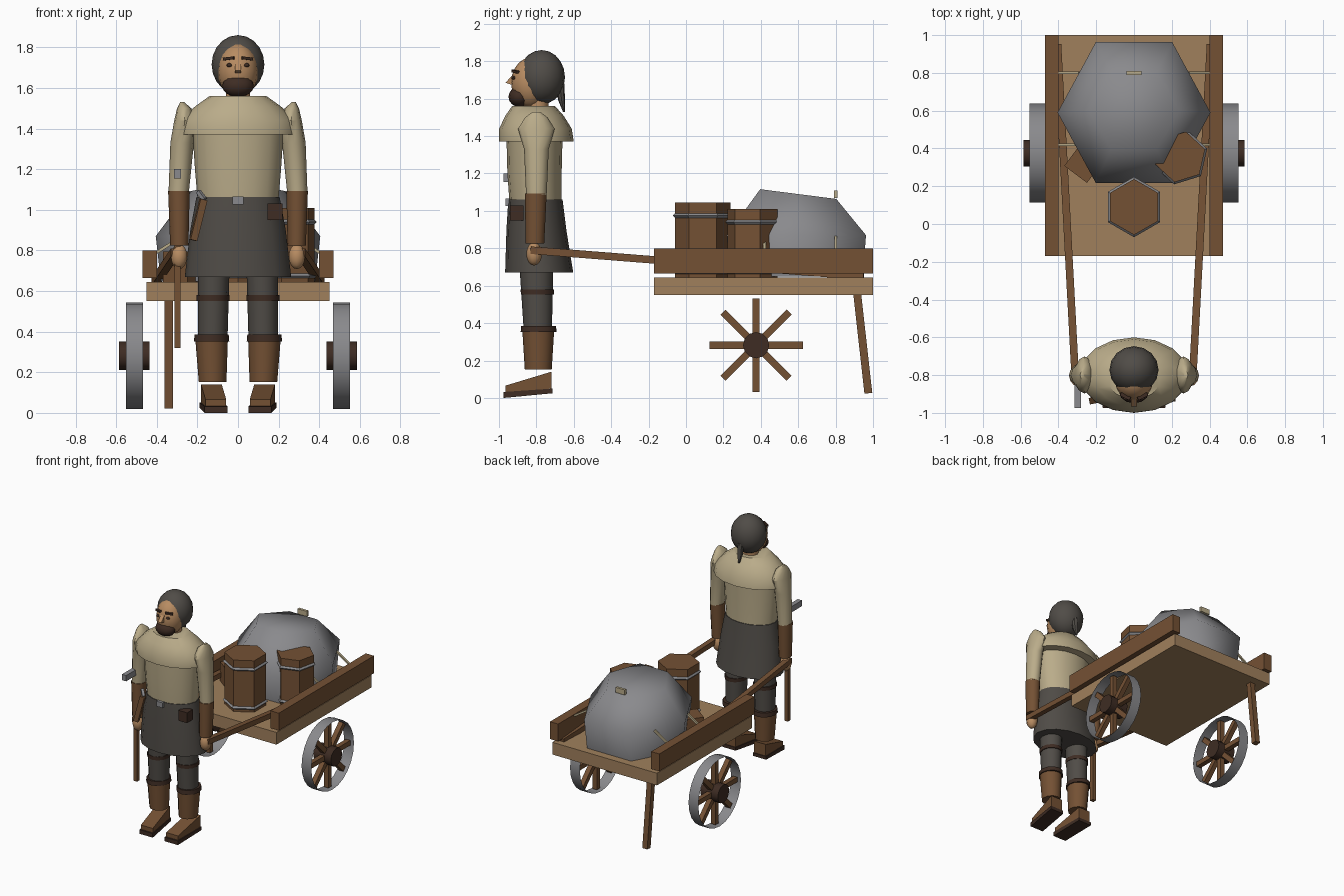
import bpy, bmesh
from math import sin, cos, pi, radians
from mathutils import Vector, Matrix

old = bpy.data.objects.get("Cube")
if old:
    bpy.data.objects.remove(old, do_unlink=True)


def material(name, rgb):
    lin = [((c / 255 + 0.055) / 1.055) ** 2.4 for c in rgb] + [1]
    m = bpy.data.materials.new(name)
    m.use_nodes = True
    m.diffuse_color = lin
    m.node_tree.nodes["Principled BSDF"].inputs["Base Color"].default_value = lin
    return m


LINEN = material("linen", (186, 172, 138))
PLANK = material("light wood", (160, 128, 92))
WOOD = material("brown wood", (116, 81, 52))
DARK = material("dark leather", (62, 44, 35))
METAL = material("grey", (138, 138, 141))
CLOTH = material("dark cloth", (80, 76, 71))
SKIN = material("skin", (184, 140, 98))


def finish(name, bm, mat, angle=30):
    bmesh.ops.recalc_face_normals(bm, faces=bm.faces)
    me = bpy.data.meshes.new(name)
    bm.to_mesh(me)
    bm.free()
    me.materials.append(mat)
    ob = bpy.data.objects.new(name, me)
    bpy.context.collection.objects.link(ob)
    if angle:
        bpy.ops.object.select_all(action='DESELECT')
        ob.select_set(True)
        bpy.context.view_layer.objects.active = ob
        bpy.ops.object.shade_smooth_by_angle(angle=radians(angle))
    return ob


def loft(name, mat, rings, n=12, phase=0, angle=40, caps=True):
    """Stack elliptical rings: (cx, cy, z, rx, ry, optional tilt)."""
    bm = bmesh.new()
    loops = []
    for cx, cy, z, rx, ry, *tilt in rings:
        slope = tilt[0] if tilt else 0
        a = [phase + 2 * pi * i / n for i in range(n)]
        loops.append([bm.verts.new((cx + rx * cos(t), cy + ry * sin(t),
                                    z + slope * sin(t))) for t in a])
    for p, q in zip(loops, loops[1:]):
        for i in range(n):
            j = (i + 1) % n
            bm.faces.new((p[i], p[j], q[j], q[i]))
    if caps:
        bm.faces.new(loops[0])
        bm.faces.new(loops[-1])
    return finish(name, bm, mat, angle)


def box(name, mat, lo, hi):
    bm = bmesh.new()
    lo, hi = Vector(lo), Vector(hi)
    mx = Matrix.Translation((lo + hi) / 2) @ Matrix.Diagonal((*(hi - lo), 1))
    bmesh.ops.create_cube(bm, size=1, matrix=mx)
    return finish(name, bm, mat, 0)


def beam(name, mat, a, b, w, h=None):
    bm = bmesh.new()
    a, b = Vector(a), Vector(b)
    d = b - a
    rot = d.to_track_quat('Z', 'Y').to_matrix().to_4x4()
    size = Matrix.Diagonal((w, h or w, d.length, 1))
    bmesh.ops.create_cube(bm, size=1, matrix=Matrix.Translation((a + b) / 2) @ rot @ size)
    return finish(name, bm, mat, 0)


def ball(name, mat, c, r, u=16, v=10):
    bm = bmesh.new()
    mx = Matrix.Translation(c) @ Matrix.Diagonal((*r, 1))
    bmesh.ops.create_uvsphere(bm, u_segments=u, v_segments=v, radius=1, matrix=mx)
    return finish(name, bm, mat, 40)


def prism(name, mat, profile, x0, x1, skew=0):
    """Side profile (y, z) extruded across x, slid sideways towards the front."""
    bm = bmesh.new()
    sides = [[bm.verts.new((x + skew * (y + 0.72), y, z)) for y, z in profile]
             for x in (x0, x1)]
    n = len(profile)
    for s in sides:
        bm.faces.new(s)
    for i in range(n):
        j = (i + 1) % n
        bm.faces.new((sides[0][i], sides[0][j], sides[1][j], sides[1][i]))
    return finish(name, bm, mat, 0)


# Cart
box("cart_bed", PLANK, (-0.45, -0.17, 0.55), (0.45, 1, 0.645))
beam("prop_leg", WOOD, (-0.342, 0.915, 0.56), (-0.342, 0.975, 0.025), 0.042)
for s, side in ((-1, "right"), (1, "left")):
    lo, hi = sorted((s * 0.4, s * 0.47))
    box(side + "_rail", WOOD, (lo, -0.17, 0.665), (hi, 1, 0.8))
    beam(side + "_pole", WOOD, (s * 0.31, -0.83, 0.79), (s * 0.405, 0.95, 0.65), 0.04)
    for y in (0.42, 0.8):
        beam(side + "_sack_peg", LINEN, (s * 0.29, y, 0.86), (s * 0.4, y, 0.79), 0.014)

    # Wheels
    turn = Matrix.Translation((s * 0.51, 0.375, 0.282)) @ Matrix.Rotation(pi / 2, 4, 'Y')
    rim = loft(side + "_wheel_rim", METAL,
               [(0, 0, -0.042, 0.262, 0.262), (0, 0, 0.042, 0.262, 0.262)], 24, caps=False)
    hub = loft(side + "_wheel_hub", DARK,
               [(0, 0, -0.075, 0.07, 0.07), (0, 0, 0.075, 0.07, 0.07)], 12)
    for part in (rim, hub):
        part.data.transform(turn)
    for k in range(4):
        a = k * pi / 4
        d = Vector((0, cos(a), sin(a))) * 0.25
        c = Vector((s * 0.51, 0.375, 0.282))
        beam(side + "_spokes", WOOD, c - d, c + d, 0.038)


# Load
def barrel(name, x, y, r, top, phase):
    loft(name, WOOD, [(x, y, 0.645, r, r), (x, y, top, r, r)], 6, phase, 0)
    for z in (0.675, top - 0.07):
        loft(name + "_hoop", METAL, [(x, y, z - 0.012, r, r), (x, y, z, r + 0.012, r + 0.012),
                                     (x, y, z + 0.012, r, r)], 6, phase, 0)


barrel("front_barrel", 0, 0.09, 0.148, 1.045, pi / 2)
barrel("side_barrel", 0.245, 0.355, 0.137, 1.01, 0.3)
beam("small_crate", WOOD, (-0.33, 0.36, 0.72), (-0.21, 0.27, 0.72), 0.13, 0.15)
loft("sack", METAL, [(0, 0.59, 0.648, 0.38, 0.41), (0, 0.59, 0.87, 0.405, 0.43),
                     (0, 0.6, 1.09, 0.24, 0.235, -0.03)], 6, 0, 75)
beam("sack_tie", LINEN, (-0.04, 0.8, 1.09), (0.04, 0.8, 1.09), 0.02, 0.04)

# Body
loft("skirt", CLOTH, [(0, -0.785, 0.67, 0.262, 0.182), (0, -0.8, 0.9, 0.235, 0.16),
                      (0, -0.805, 1.062, 0.205, 0.145)], 16)
loft("tunic", LINEN, [(0, -0.805, 1.06, 0.2, 0.14), (0, -0.81, 1.2, 0.212, 0.145),
                      (0, -0.81, 1.4, 0.225, 0.15)], 16)
loft("shoulder_cape", LINEN, [(0, -0.8, 1.37, 0.29, 0.2), (0, -0.805, 1.44, 0.285, 0.194),
                              (0, -0.81, 1.51, 0.21, 0.155),
                              (0, -0.815, 1.56, 0.14, 0.115)], 16)
box("buckle", METAL, (-0.026, -0.965, 1.025), (0.026, -0.94, 1.065))
box("belt_pouch", DARK, (0.145, -0.94, 0.95), (0.22, -0.87, 1.03))
beam("dagger_sheath", WOOD, (-0.17, -0.925, 1.05), (-0.22, -0.935, 0.85), 0.035)
beam("dagger_grip", METAL, (-0.165, -0.925, 1.05), (-0.195, -0.9, 1.09), 0.02)

for s, side in ((-1, "right"), (1, "left")):
    # Arms
    loft(side + "_sleeve", LINEN,
         [(s * 0.292, -0.8, 1.085, 0.05, 0.055), (s * 0.275, -0.8, 1.33, 0.058, 0.066),
          (s * 0.262, -0.8, 1.44, 0.052, 0.098), (s * 0.265, -0.8, 1.5, 0.035, 0.06),
          (s * 0.275, -0.8, 1.53, 0.01, 0.02)])
    loft(side + "_bracer", WOOD, [(s * 0.289, -0.808, 0.825, 0.045, 0.05),
                                  (s * 0.291, -0.803, 1.092, 0.053, 0.058)])
    ball(side + "_hand", SKIN, (s * 0.29, -0.812, 0.77), (0.042, 0.042, 0.062), 10, 8)

    # Legs
    loft(side + "_trouser", CLOTH, [(s * 0.125, -0.792, 0.35, 0.073, 0.075),
                                    (s * 0.12, -0.8, 0.7, 0.078, 0.09)])
    loft(side + "_knee_strap", DARK, [(s * 0.124, -0.795, 0.552, 0.081, 0.088),
                                      (s * 0.123, -0.795, 0.58, 0.082, 0.089)])
    loft(side + "_boot_shaft", WOOD, [(s * 0.125, -0.79, 0.152, 0.068, 0.072),
                                      (s * 0.13, -0.79, 0.36, 0.08, 0.085)])
    loft(side + "_boot_cuff", DARK, [(s * 0.13, -0.788, 0.352, 0.087, 0.096),
                                     (s * 0.13, -0.788, 0.385, 0.084, 0.093)])
    prism(side + "_foot", WOOD, [(-0.965, 0.03), (-0.72, 0.05), (-0.72, 0.14), (-0.965, 0.066)],
          s * 0.08, s * 0.182, s * 0.09)
    prism(side + "_sole", DARK, [(-0.975, 0), (-0.715, 0.025), (-0.715, 0.05), (-0.975, 0.032)],
          s * 0.074, s * 0.188, s * 0.09)

    # Eyes and brows
    ball(side + "_eye", DARK, (s * 0.043, -0.922, 1.712), (0.014, 0.012, 0.01), 8, 6)
    beam(side + "_brow", DARK, (s * 0.02, -0.925, 1.748), (s * 0.07, -0.9, 1.742), 0.02, 0.014)

# Head
loft("neck", SKIN, [(0, -0.79, 1.5, 0.06, 0.055), (0, -0.79, 1.62, 0.06, 0.055)])
ball("face", SKIN, (0, -0.83, 1.685), (0.1, 0.105, 0.135))
ball("hair", CLOTH, (0, -0.772, 1.715), (0.13, 0.125, 0.145))
ball("beard", DARK, (0, -0.892, 1.61), (0.078, 0.057, 0.054), 12, 8)
loft("ponytail", CLOTH, [(0, -0.652, 1.53, 0.006, 0.006), (0, -0.665, 1.59, 0.022, 0.018),
                         (0, -0.675, 1.68, 0.025, 0.025)], 8)
prism("nose", SKIN, [(-0.92, 1.735), (-0.965, 1.685), (-0.92, 1.67)], -0.015, 0.015)

# Hammer carried along the right arm
beam("hammer_shaft", WOOD, (-0.298, -0.82, 0.32), (-0.298, -0.82, 1.18), 0.03)
box("hammer_head", METAL, (-0.316, -0.975, 1.155), (-0.28, -0.77, 1.2))
